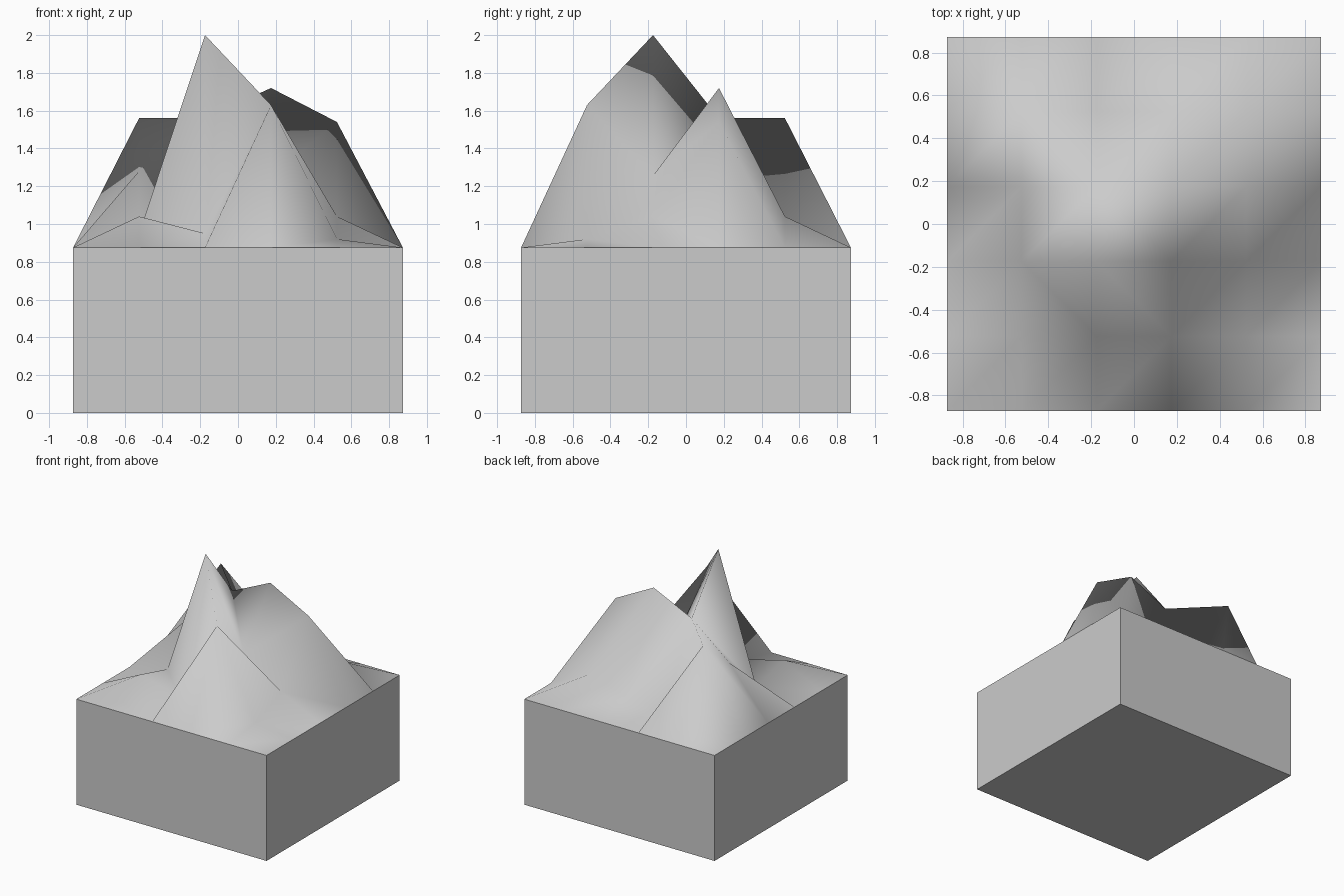
import bpy, bmesh

if "Cube" in bpy.data.objects:
    bpy.data.objects.remove(bpy.data.objects["Cube"])

HALF, BASE, N = 0.873, 0.875, 6
STEP = 2 * HALF / (N - 1)

# Peak heights of the inner points, rows front to back, columns left to right
PEAKS = [
    [1.04, 0.95, 1.63, 0.92],
    [0.95, 2.00, 1.255, 1.04],
    [1.28, 1.56, 1.72, 1.54],
    [1.56, 0.93, 0.94, 1.04],
]


def height(i, j):
    inside = 0 < i < N - 1 and 0 < j < N - 1
    return PEAKS[j - 1][i - 1] if inside else BASE


def make_object(name, bm):
    mesh = bpy.data.meshes.new(name)
    bm.to_mesh(mesh)
    bm.free()
    obj = bpy.data.objects.new(name, mesh)
    bpy.context.collection.objects.link(obj)
    return obj


bm = bmesh.new()

# Smooth mountain surface
grid = [[bm.verts.new((-HALF + i * STEP, -HALF + j * STEP, height(i, j)))
         for i in range(N)] for j in range(N)]
for j in range(N - 1):
    for i in range(N - 1):
        face = bm.faces.new((grid[j][i], grid[j][i + 1],
                             grid[j + 1][i + 1], grid[j + 1][i]))
        face.smooth = True

# Straight block walls with sharp rims
rim = [e for e in bm.edges if e.is_boundary]
for e in rim:
    e.smooth = False
walls = bmesh.ops.extrude_edge_only(bm, edges=rim)["geom"]
for item in walls:
    if isinstance(item, bmesh.types.BMVert):
        item.co.z = 0
    elif isinstance(item, bmesh.types.BMFace):
        item.smooth = False

# Flat underside
bottom = [e for e in bm.edges if e.is_boundary]
bmesh.ops.contextual_create(bm, geom=bottom)
for f in bm.faces:
    if all(v.co.z < 0.001 for v in f.verts):
        f.smooth = False
bmesh.ops.recalc_face_normals(bm, faces=bm.faces)

make_object("mountain_block", bm)
